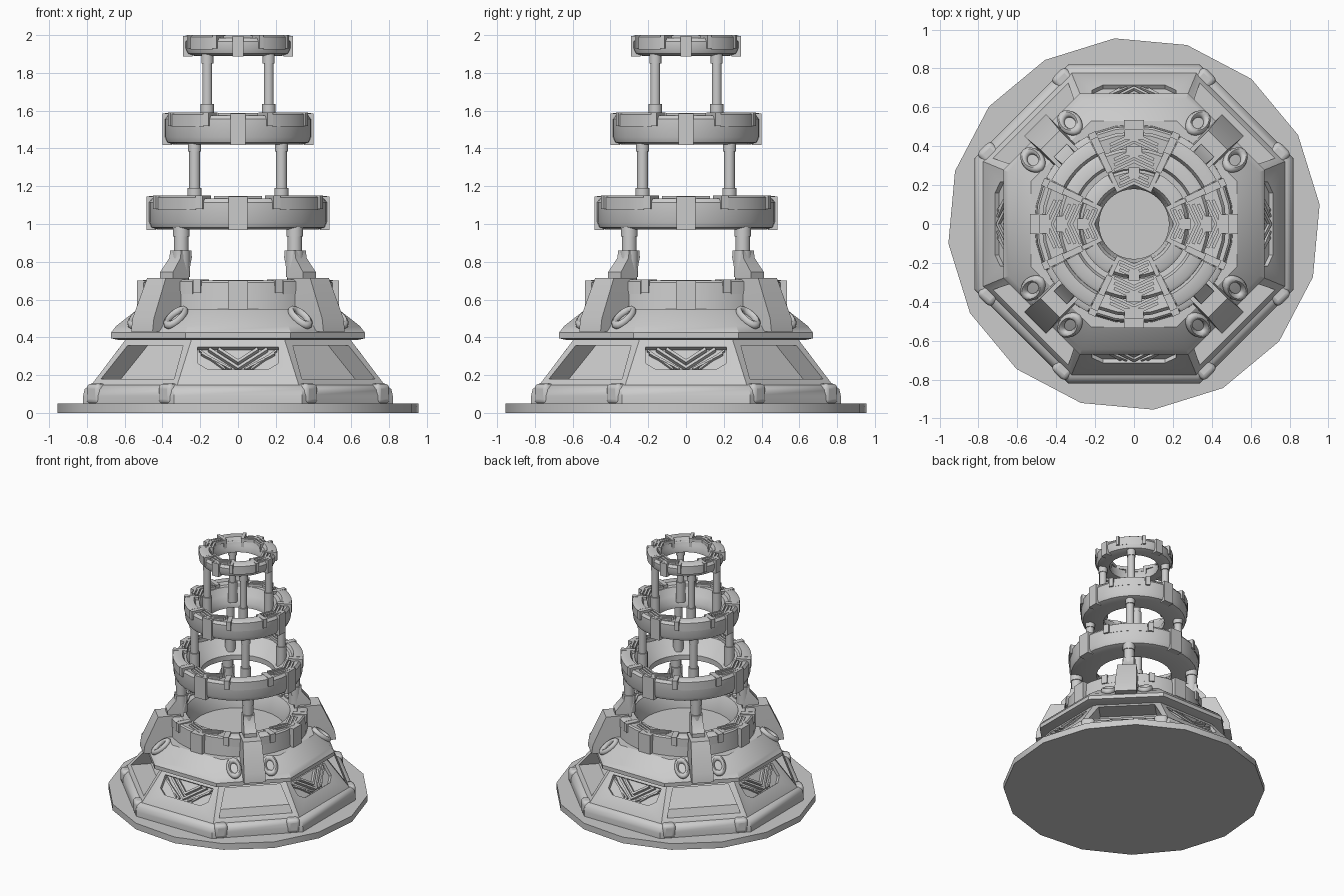
import bpy, bmesh, math
from mathutils import Matrix, Vector

if "Cube" in bpy.data.objects:
    bpy.data.objects.remove(bpy.data.objects["Cube"])

CARD = [math.radians(a) for a in (0, 90, 180, 270)]
DIAG = [a + math.pi / 4 for a in CARD]
T = Matrix.Translation


def polar(a):
    return Matrix.Rotation(a, 4, 'Z')


def finish(name, bm, angle=35):
    bmesh.ops.remove_doubles(bm, verts=bm.verts, dist=1e-5)
    bmesh.ops.recalc_face_normals(bm, faces=bm.faces)
    me = bpy.data.meshes.new(name)
    bm.to_mesh(me)
    bm.free()
    ob = bpy.data.objects.new(name, me)
    bpy.context.collection.objects.link(ob)
    if angle:
        bpy.ops.object.select_all(action='DESELECT')
        ob.select_set(True)
        bpy.context.view_layer.objects.active = ob
        bpy.ops.object.shade_smooth_by_angle(angle=math.radians(angle))
    return ob


def lathe(bm, prof, segs, start=0.0, span=2 * math.pi, closed=True):
    """Sweep an (r, z) profile around z; partial spans get end caps."""
    full = span > 6.28
    rows = []
    for i in range(segs if full else segs + 1):
        a = start + span * i / segs
        rows.append([bm.verts.new((r * math.cos(a), r * math.sin(a), z)) for r, z in prof])
    n = len(prof)
    for i in range(segs):
        A, B = rows[i], rows[(i + 1) % len(rows)]
        for j in range(n if closed else n - 1):
            k = (j + 1) % n
            bm.faces.new((A[j], B[j], B[k], A[k]))
    if not full:
        bm.faces.new(rows[0])
        bm.faces.new(rows[-1])
    return rows


def octagon(bm, prof):
    """Solid or ring with flat sides; r is the distance to the flat."""
    c = math.cos(math.pi / 8)
    lathe(bm, [(r / c, z) for r, z in prof], 8, math.pi / 8)


def box(bm, m, size):
    bmesh.ops.create_cube(bm, size=1, matrix=m @ Matrix.Diagonal((*size, 1)))


def bar(bm, m, p, q, w, h):
    """Slat between two points of the local yz plane, local x is the normal."""
    d = Vector((q[0] - p[0], q[1] - p[1]))
    mid = T((0, (p[0] + q[0]) / 2, (p[1] + q[1]) / 2))
    box(bm, m @ mid @ Matrix.Rotation(math.atan2(d.y, d.x), 4, 'X'), (h, d.length + w * .6, w))


def stack(bm, m, sections):
    """Loft of rectangles (radius, half depth, half width, z)."""
    rows = [[bm.verts.new(m @ Vector((r + sx * hr, sy * ht, z)))
             for sx, sy in ((-1, -1), (1, -1), (1, 1), (-1, 1))] for r, hr, ht, z in sections]
    for A, B in zip(rows, rows[1:]):
        for j in range(4):
            bm.faces.new((A[j], A[(j + 1) % 4], B[(j + 1) % 4], B[j]))
    bm.faces.new(rows[0])
    bm.faces.new(rows[-1])


# ground disc, 16 sides
bm = bmesh.new()
lathe(bm, [(0, 0), (.96, 0), (.96, .05), (0, .05)], 16, math.radians(6))
finish("ground_disc", bm)

# rounded octagonal kerb with couplers at the corners
bm = bmesh.new()
octagon(bm, [(.67, .04), (.82, .04), (.82, .09), (.812, .125), (.79, .145), (.76, .152),
             (.71, .145), (.67, .12)])
finish("kerb", bm)
bm = bmesh.new()
for a in DIAG:
    for s in (-1, 1):
        box(bm, polar(a) @ T((.745, s * .27, .1)), (.165, .1, .11))
ob = finish("kerb_couplers", bm)
mod = ob.modifiers.new("round", 'BEVEL')
mod.width, mod.segments = .025, 3

# sloped body with open bays on the diagonals
bm = bmesh.new()
octagon(bm, [(0, .1), (.79, .1), (.775, .15), (.59, .395), (0, .395)])
bmesh.ops.remove_doubles(bm, verts=bm.verts, dist=1e-5)
bmesh.ops.recalc_face_normals(bm, faces=bm.faces)
bays = []
for f in bm.faces:
    c = f.calc_center_median()
    if c.z > .2 and abs(f.normal.z) < .9 and abs(abs(c.x) - abs(c.y)) < .01:
        bays.append(f)
bmesh.ops.inset_individual(bm, faces=bays, thickness=.06, depth=0)
for f in bmesh.ops.extrude_discrete_faces(bm, faces=bays)['faces']:
    d = f.calc_center_median()
    d.z = 0
    bmesh.ops.translate(bm, verts=f.verts, vec=-d.normalized() * .15)
body = finish("sloped_body", bm, 30)

# recessed chevron panels on the four main sides
tilt = -math.atan2(.185, .245)
panels = [polar(a) @ T((.665, 0, .296)) @ Matrix.Rotation(tilt, 4, 'Y') for a in CARD]
bm = bmesh.new()
for m in panels:
    outline = [(-.16, -.082), (.16, -.082), (.215, -.04), (.215, .065), (-.215, .065), (-.215, -.04)]
    back, front = [[bm.verts.new(m @ Vector((x, y, z))) for y, z in outline] for x in (-.025, .05)]
    bm.faces.new(back)
    bm.faces.new(front)
    for j in range(6):
        k = (j + 1) % 6
        bm.faces.new((back[j], back[k], front[k], front[j]))
cutter = finish("panel_cutter", bm, 0)
cutter.hide_render = True
cutter.hide_set(True)
mod = body.modifiers.new("panels", 'BOOLEAN')
mod.object, mod.operation, mod.solver = cutter, 'DIFFERENCE', 'EXACT'
bm = bmesh.new()
for m in panels:
    m = m @ T((-.015, 0, 0))
    for s in (-1, 1):
        bar(bm, m, (0, -.065), (s * .15, .055), .016, .03)
        bar(bm, m, (0, -.025), (s * .1, .055), .016, .03)
        bar(bm, m, (s * .04, -.07), (s * .19, .03), .012, .02)
        bar(bm, m, (s * .07, -.07), (s * .2, .05), .01, .016)
finish("panel_chevrons", bm, 0)

# octagonal skirt
bm = bmesh.new()
octagon(bm, [(0, .385), (.63, .385), (.672, .395), (.672, .425), (.645, .46), (.53, .55), (0, .55)])
finish("skirt", bm)

# drum with smooth inner well
bm = bmesh.new()
lathe(bm, [(.515, .5), (.505, .69), (.495, .70), (.385, .69), (.36, .64), (.34, .54), (.34, .5)], 32)
finish("drum", bm)

# three rings, each a band with a funnel shaped inside
RINGS = [("lower", .475, .275, .97, 1.135, .38), ("middle", .39, .225, 1.42, 1.575, .285),
         ("upper", .28, .18, 1.89, 1.985, .2)]
for name, R, hole, z0, z1, lip in RINGS:
    h = z1 - z0
    bm = bmesh.new()
    lathe(bm, [(R - .05, z0), (R - .012, z0 + .012), (R, z0 + .04), (R, z1 - .02), (R - .015, z1),
               (lip, z1 - .01), ((lip + hole) / 2, z0 + h * .55), (hole, z0 + h * .25), (hole, z0)], 32)
    finish(name + "_ring", bm)

# rim details for the drum and the rings
for name, R, z0, z1, tab in [("drum", .505, .55, .69, .03)] + [(n, R, a, b, .01) for n, R, _, a, b, _ in RINGS]:
    k = R / .48
    bm = bmesh.new()
    for a in DIAG:  # raised arcs with clamps
        w = math.radians(17)
        lathe(bm, [(R + .006, z1 - .06), (R + .006, z1 + .005), (R - .01, z1 + .015),
                   (R - .065, z1 + .015), (R - .085, z1 - .02)], 8, a - w, 2 * w)
        for s in (-1, 1):
            box(bm, polar(a + s * math.radians(20)) @ T((R - .042, 0, z1 - .02)), (.108, .04 * k, .07))
    finish(name + "_rim_segments", bm)
    bm = bmesh.new()
    for a in CARD:  # outer tabs and nested chevrons
        box(bm, polar(a) @ T((R - .02 + tab / 2, 0, (z0 + z1) / 2 + .004)), (.04 + tab, .1 * k, z1 - z0 + .012))
        m = polar(a) @ T((0, 0, z1)) @ Matrix.Rotation(-math.pi / 2, 4, 'Y')
        for i in range(3):
            r = R - .012 - i * .028
            for s in (-1, 1):
                bar(bm, m, (0, -r), (s * .12 * k, -r + .055 * k), .016, .025)
    finish(name + "_rim_chevrons", bm, 0)

# slanted brackets, post feet and handles on the diagonals
bm = bmesh.new()
for a in DIAG:
    stack(bm, polar(a), [(.58, .14, .08, .43), (.575, .135, .08, .5), (.525, .085, .07, .715)])
finish("brackets", bm, 20)
bm = bmesh.new()
for a in DIAG:
    stack(bm, polar(a), [(.475, .06, .048, .68), (.475, .06, .048, .745), (.43, .042, .042, .82), (.427, .04, .04, .86)])
finish("post_feet", bm)
bm = bmesh.new()
for a in DIAG:
    for s in (-1, 1):
        m = polar(a) @ T((.6, s * .135, .505)) @ Matrix.Rotation(math.radians(38), 4, 'Y') @ Matrix.Diagonal((1.3, .85, 1, 1))
        ring = bmesh.new()
        lathe(ring, [(.05 + .018 * math.cos(t * math.pi / 4), .022 * math.sin(t * math.pi / 4))
                     for t in range(8)], 16)
        ring.transform(m)
        tmp = bpy.data.meshes.new("handle_part")
        ring.to_mesh(tmp)
        ring.free()
        bm.from_mesh(tmp)
        bpy.data.meshes.remove(tmp)
finish("handles", bm, 50)

# round posts with collars
for name, r, rad, z0, z1, collar in [("lower", .425, .04, .72, .985, .86), ("middle", .325, .03, 1.03, 1.435, 1.19),
                                     ("upper", .23, .027, 1.47, 1.9, 1.635)]:
    bm = bmesh.new()
    for a in DIAG:
        for lo, hi, w in ((z0, z1, rad), (z0, collar, rad + .009), (z1 - .05, z1, rad + .006)):
            bmesh.ops.create_cone(bm, cap_ends=True, segments=12, radius1=w, radius2=w, depth=hi - lo,
                                  matrix=polar(a) @ T((r, 0, (lo + hi) / 2)))
    finish(name + "_posts", bm)
